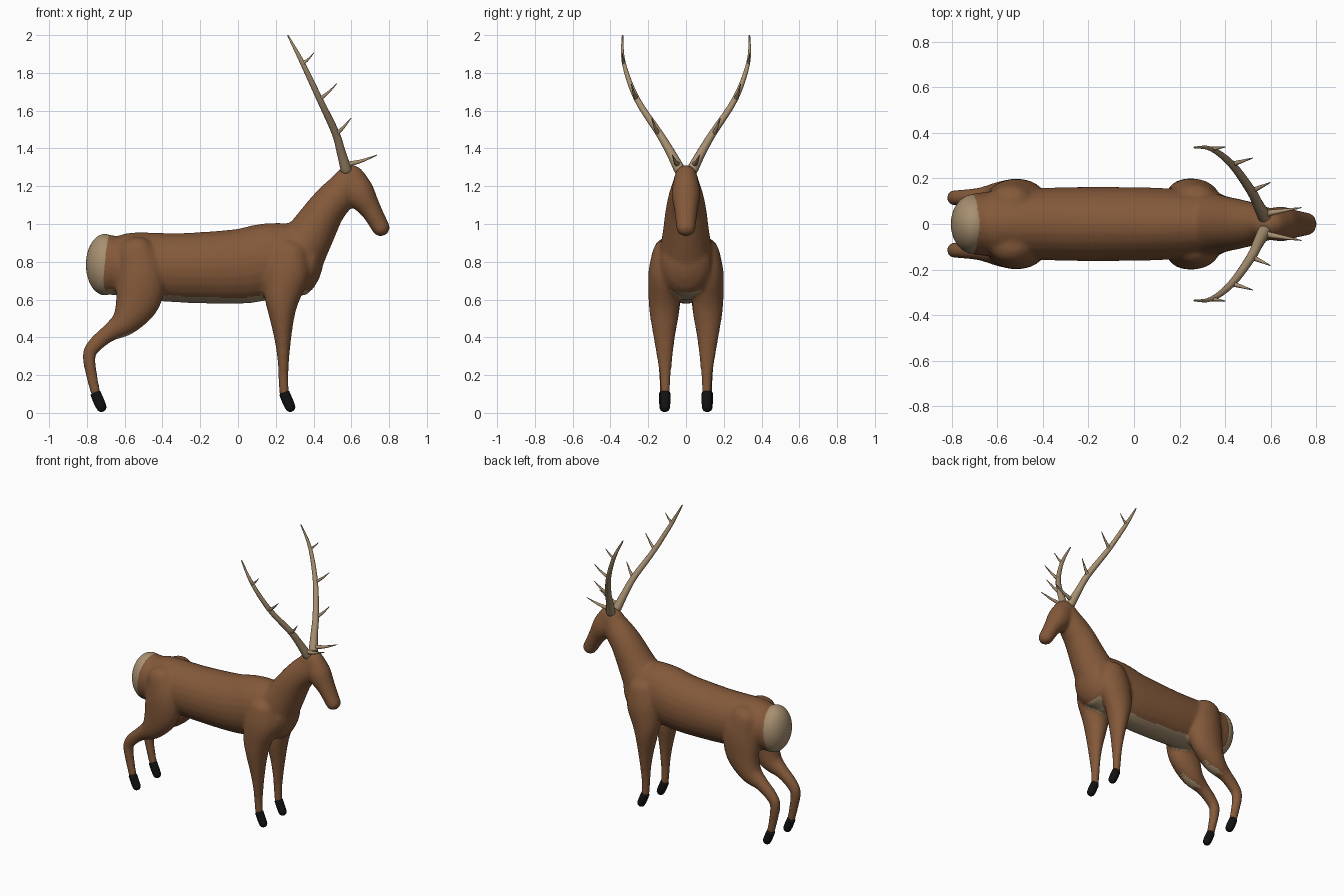
import bpy, bmesh, math
from mathutils import Vector

if "Cube" in bpy.data.objects:
    bpy.data.objects.remove(bpy.data.objects["Cube"])


def material(name, rgb):
    m = bpy.data.materials.new(name)
    m.use_nodes = True
    m.diffuse_color = (*rgb, 1)
    bsdf = next(n for n in m.node_tree.nodes if n.type == 'BSDF_PRINCIPLED')
    bsdf.inputs["Base Color"].default_value = (*rgb, 1)
    return m


BROWN = material("brown fur", (0.23, 0.1, 0.042))
TAN = material("tan fur and antler", (0.39, 0.28, 0.165))
BLACK = material("black hoof", (0.006, 0.006, 0.006))


def blend(a, b, c, d, t):
    """Smooth interpolation between stations b and c."""
    return [0.5 * (2 * q + (r - p) * t + (2 * p - 5 * q + 4 * r - s) * t * t
                   + (3 * q - p - 3 * r + s) * t ** 3) for p, q, r, s in zip(a, b, c, d)]


def add_tube(bm, stations, caps=(1, 1), sides=24, steps=4):
    """Sweep an ellipse through stations (x, y, z, radius, side radius)."""
    n = len(stations)
    at = lambda i: stations[max(0, min(n - 1, i))]
    path = [blend(at(i - 1), at(i), at(i + 1), at(i + 2), k / steps)
            for i in range(n - 1) for k in range(steps)] + [list(stations[-1])]
    pts = [Vector(p[:3]) for p in path]
    spec = []
    for i, p in enumerate(path):
        t = (pts[min(i + 1, len(pts) - 1)] - pts[max(i - 1, 0)]).normalized()
        spec.append((pts[i], t, p[3], p[4]))

    def dome(end, sign, cap):
        c, t, r, w = end
        return [(c + t * sign * cap * r * math.sin(a), t, r * math.cos(a), w * math.cos(a))
                for a in map(math.radians, (25, 48, 68, 83))]

    spec = dome(spec[0], -1, caps[0])[::-1] + spec + dome(spec[-1], 1, caps[1])
    rings = []
    for c, t, r, w in spec:
        side = (Vector((0, 1, 0)) - t * t.y).normalized()
        up = t.cross(side)
        angles = [math.tau * k / sides for k in range(sides)]
        rings.append([bm.verts.new(c + side * w * math.cos(a) + up * r * math.sin(a))
                      for a in angles])
    for a, b in zip(rings, rings[1:]):
        for k in range(sides):
            j = (k + 1) % sides
            bm.faces.new((a[k], a[j], b[j], b[k]))
    bm.faces.new(rings[0][::-1])
    bm.faces.new(rings[-1])


def finish(name, bm, *mats):
    bmesh.ops.recalc_face_normals(bm, faces=bm.faces)
    me = bpy.data.meshes.new(name)
    bm.to_mesh(me)
    bm.free()
    for m in mats:
        me.materials.append(m)
    me.shade_smooth()
    ob = bpy.data.objects.new(name, me)
    bpy.context.collection.objects.link(ob)
    return ob


def flip(stations, s):
    return [(p[0], p[1] * s, *p[2:]) for p in stations]


# Body: torso, neck, head and legs fused into one skin
body = bmesh.new()
add_tube(body, [(-.71, 0, .785, .163, .134), (-.64, 0, .78, .157, .142),
                (-.55, 0, .78, .176, .15), (-.3, 0, .768, .184, .162),
                (0, 0, .775, .198, .162), (.15, 0, .80, .203, .157),
                (.28, 0, .80, .2, .15), (.36, 0, .785, .172, .14)], (.1, .52))
add_tube(body, [(.31, 0, .83, .15, .147), (.385, 0, .945, .125, .125),
                (.465, 0, 1.075, .103, .108), (.54, 0, 1.165, .093, .088),
                (.575, 0, 1.225, .075, .068)])
add_tube(body, [(.6, 0, 1.235, .078, .064), (.645, 0, 1.16, .081, .077),
                (.70, 0, 1.08, .058, .063), (.737, 0, 1.015, .05, .055),
                (.757, 0, .98, .048, .052)], (1, .95))

FRONT_LEG = [(.27, .1, .84, .1, .08), (.26, .11, .74, .118, .089),
             (.235, .115, .62, .097, .084), (.232, .115, .52, .07, .077),
             (.237, .115, .4, .046, .057), (.24, .112, .28, .031, .04),
             (.24, .11, .18, .027, .028), (.245, .11, .1, .026, .025)]
HIND_LEG = [(-.54, .095, .85, .1, .08), (-.515, .11, .73, .125, .087),
            (-.53, .113, .6, .122, .084), (-.595, .115, .485, .078, .07),
            (-.68, .115, .425, .048, .045), (-.752, .115, .365, .041, .037),
            (-.788, .115, .305, .035, .034), (-.775, .115, .2, .03, .028),
            (-.752, .115, .1, .026, .025)]
for s in (1, -1):
    add_tube(body, flip(FRONT_LEG, s), (.8, .2))
    add_tube(body, flip(HIND_LEG, s), (.8, .2))

skin = finish("body", body, BROWN, TAN)
remesh = skin.modifiers.new("fuse", 'REMESH')
remesh.mode = 'VOXEL'
remesh.voxel_size = 0.011
soften = skin.modifiers.new("soften", 'SMOOTH')
soften.factor = 0.5
soften.iterations = 8
bpy.context.view_layer.update()
fused = bpy.data.meshes.new_from_object(
    skin.evaluated_get(bpy.context.evaluated_depsgraph_get()))
skin.modifiers.clear()
skin.data = fused
fused.materials.clear()
for m in (BROWN, TAN):
    fused.materials.append(m)
fused.shade_smooth()
# Pale belly: the faces that look down
for f in fused.polygons:
    f.material_index = int(f.normal.z < -.77 and .4 < f.center.z < .72)

# Rump patch
rump = bmesh.new()
bmesh.ops.create_uvsphere(rump, u_segments=40, v_segments=24, radius=1)
for v in rump.verts:
    v.co = Vector((v.co.x * .1 - .705, v.co.y * .131, v.co.z * .162 + .785))
finish("rump_patch", rump, TAN)

# Hooves
FRONT_HOOF = [(.245, .11, .105, .028, .027), (.264, .11, .06, .029, .027),
              (.277, .11, .031, .027, .026)]
for s, side in ((1, "left"), (-1, "right")):
    for label, dx, dy in (("front", 0, 0), ("hind", -1, .005)):
        bm = bmesh.new()
        add_tube(bm, flip([(p[0] + dx, p[1] + dy, *p[2:]) for p in FRONT_HOOF], s), (.2, .95))
        finish(f"{side}_{label}_hoof", bm, BLACK)

# Antlers: one curved beam with four tines each
BEAM = [(.572, .035, 1.29, .03, .03), (.545, .085, 1.385, .024, .024),
        (.515, .145, 1.485, .021, .02), (.43, .262, 1.665, .017, .016),
        (.34, .33, 1.855, .013, .01), (.265, .336, 1.996, .004, .004)]
TINES = [((.575, .045, 1.315), (.735, .072, 1.365), .015),
         ((.518, .145, 1.475), (.598, .182, 1.56), .013),
         ((.43, .262, 1.66), (.522, .29, 1.742), .012),
         ((.342, .33, 1.85), (.4, .338, 1.905), .01)]
for s, side in ((1, "left"), (-1, "right")):
    bm = bmesh.new()
    add_tube(bm, flip(BEAM, s), sides=14)
    for a, b, r in TINES:
        mid = [(p + q) / 2 for p, q in zip(a, b)]
        mid[2] -= .006
        tine = [(*a, r, r), (*mid, r * .6, r * .6), (*b, .002, .002)]
        add_tube(bm, flip(tine, s), sides=10)
    finish(f"{side}_antler", bm, TAN)
